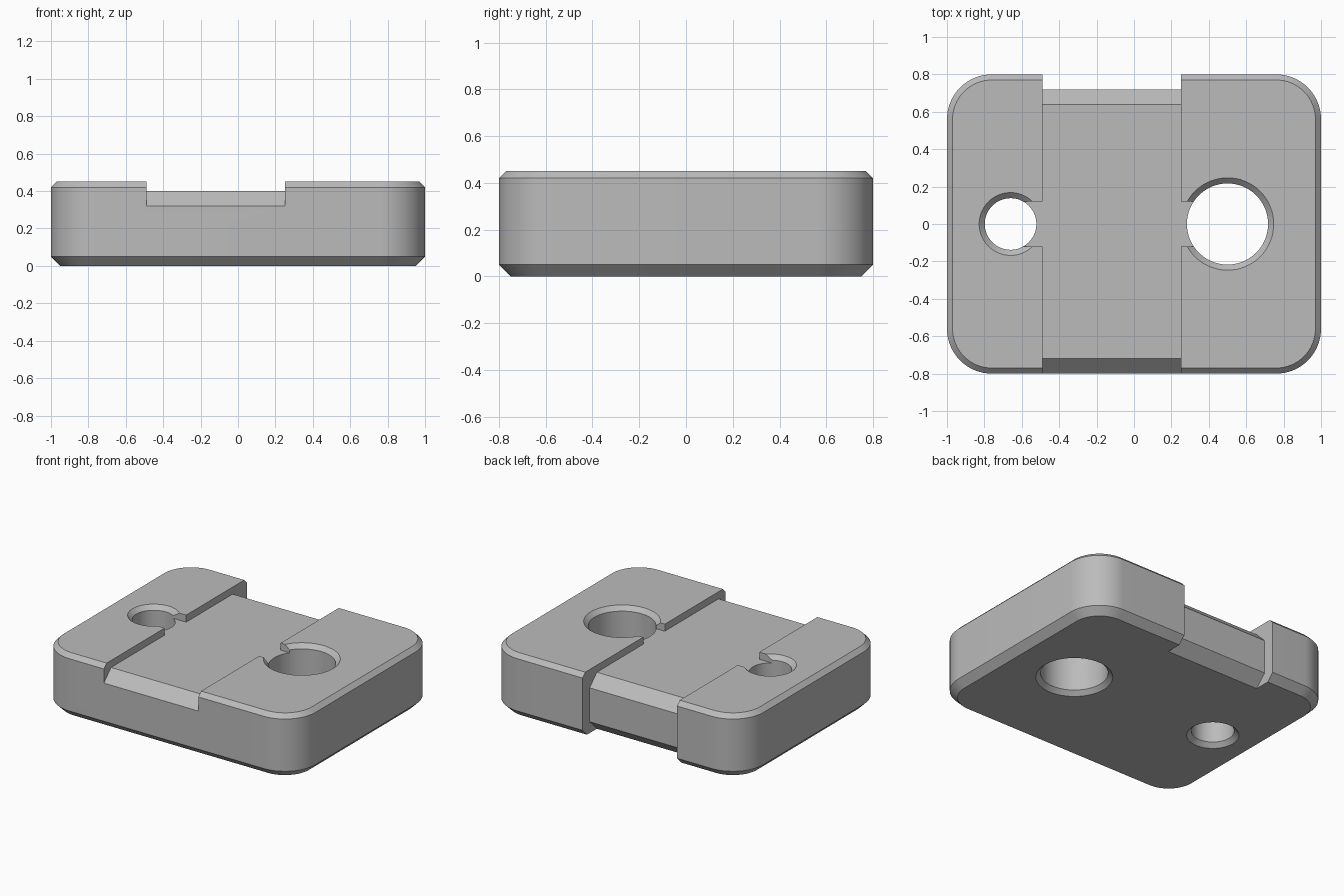
import bpy, bmesh, math

cube = bpy.data.objects.get("Cube")
if cube:
    bpy.data.objects.remove(cube, do_unlink=True)

GREY = (0.5, 0.5, 0.5, 1)
grey = bpy.data.materials.new("plain grey")
grey.use_nodes = True
grey.diffuse_color = GREY
grey.node_tree.nodes["Principled BSDF"].inputs["Base Color"].default_value = GREY


def loft(name, rings):
    """Closed solid through a list of rings with equal point counts."""
    bm = bmesh.new()
    loops = [[bm.verts.new(p) for p in ring] for ring in rings]
    n = len(loops[0])
    for a, b in zip(loops, loops[1:]):
        for i in range(n):
            j = (i + 1) % n
            bm.faces.new((a[i], a[j], b[j], b[i]))
    bm.faces.new(loops[0][::-1])
    bm.faces.new(loops[-1])
    bmesh.ops.recalc_face_normals(bm, faces=bm.faces)
    mesh = bpy.data.meshes.new(name)
    bm.to_mesh(mesh)
    bm.free()
    mesh.materials.append(grey)
    obj = bpy.data.objects.new(name, mesh)
    bpy.context.collection.objects.link(obj)
    return obj


def rounded_ring(z, inset, radius=0.24, seg=16):
    pts = []
    for k, (sx, sy) in enumerate([(1, 1), (-1, 1), (-1, -1), (1, -1)]):
        for i in range(seg + 1):
            a = math.pi / 2 * (k + i / seg)
            r = radius - inset
            pts.append((sx * (1 - radius) + r * math.cos(a),
                        sy * (0.8 - radius) + r * math.sin(a), z))
    return pts


def circle_ring(x, r, z, seg=64):
    steps = [2 * math.pi * i / seg for i in range(seg)]
    return [(x + r * math.cos(a), r * math.sin(a), z) for a in steps]


def hole(name, x, r):
    """Through-hole cutter, countersunk at both ends."""
    levels = [(-0.03, 0.06), (0.03, 0), (0.42, 0), (0.48, 0.06)]
    return loft(name, [circle_ring(x, r + d, z) for z, d in levels])


H = 0.45
FLOOR = 0.40

# Rounded plate with chamfered rims
plate = loft("plate", [rounded_ring(0, 0.05), rounded_ring(0.05, 0),
                       rounded_ring(H - 0.03, 0), rounded_ring(H, 0.03)])

# Short passages joining the holes to the channel
passage = [(-0.12, FLOOR), (0.12, FLOOR), (0.12, 0.6), (-0.12, 0.6)]
# Cross channel with sloped front lip and chamfered rear recess
channel = [(-0.9, 0.22), (-0.72, FLOOR), (0.64, FLOOR), (0.72, 0.32),
           (0.72, 0.08), (0.54, -0.1), (1, -0.1), (1, 0.6), (-0.9, 0.6)]


def prism(name, profile, x0, x1):
    return loft(name, [[(x, y, z) for y, z in profile] for x in (x0, x1)])


cutters = [
    prism("passage_cutter", passage, -0.66, 0.5),
    prism("channel_cutter", channel, -0.49, 0.25),
    hole("small_hole_cutter", -0.66, 0.138),
    hole("large_hole_cutter", 0.5, 0.217),
]

bpy.ops.object.select_all(action='DESELECT')
bpy.context.view_layer.objects.active = plate
plate.select_set(True)
for cutter in cutters:
    cutter.hide_render = True
    mod = plate.modifiers.new(cutter.name, 'BOOLEAN')
    mod.operation = 'DIFFERENCE'
    mod.solver = 'EXACT'
    mod.object = cutter
    bpy.ops.object.modifier_apply(modifier=mod.name)
    bpy.data.objects.remove(cutter, do_unlink=True)

bpy.ops.object.shade_smooth_by_angle(angle=math.radians(30))
